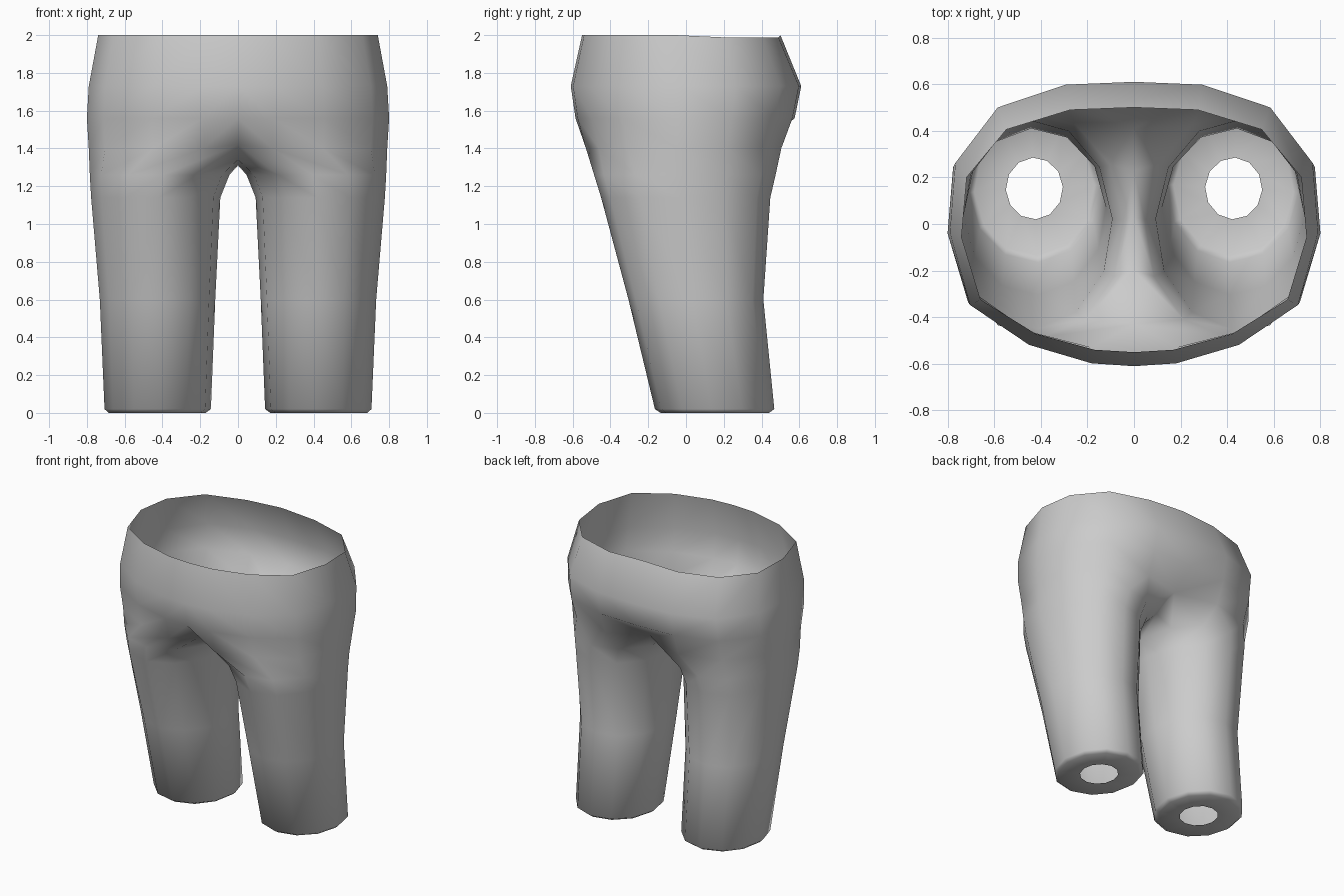
import bpy
import bmesh
from math import cos, sin, radians

cube = bpy.data.objects.get("Cube")
if cube:
    bpy.data.objects.remove(cube)

# Half outline of the hips, from front centre round the side to back centre
OUTLINE = [(0, -1), (.23, -.98), (.57, -.85), (.89, -.57), (1, -.06),
           (.97, .43), (.74, .82), (.37, .98), (0, 1)]


def hip_ring(bm, z, width, front, back):
    mid, half = (front + back) / 2, (back - front) / 2
    return [bm.verts.new((x * width, mid + y * half, z)) for x, y in OUTLINE]


def leg_ring(bm, z, inner, outer, front, back):
    cx, cy = (inner + outer) / 2, (front + back) / 2
    rx, ry = (outer - inner) / 2, (back - front) / 2
    ring = []
    for column in range(12):
        angle = radians(30 * (column - 4) - 3)
        ring.append(bm.verts.new((cx + rx * cos(angle), cy + ry * sin(angle), z)))
    return ring


def bridge(bm, upper, lower, closed):
    count = len(upper)
    for i in range(count if closed else count - 1):
        j = (i + 1) % count
        bm.faces.new((upper[i], lower[i], lower[j], upper[j]))


bm = bmesh.new()

# Hips: open waist down to the tops of the legs
hips = [hip_ring(bm, *spec) for spec in (
    (2, .74, -.55, .5),
    (1.73, .79, -.61, .61),
    (1.56, .8, -.585, .575),
    (1.4, .79, -.54, .515))]
for vert in hips[0][5:8]:
    vert.co.z -= .012
for upper, lower in zip(hips, hips[1:]):
    bridge(bm, upper, lower, False)

# Crotch: the centre seam is drawn in and runs under the body
seat = hips[-1]
seat[0].co = (0, -.43, 1.42)
seat[-1].co = (0, .41, 1.42)
crotch = [bm.verts.new((0, y, z)) for y, z in ((.23, 1.34), (.03, 1.31), (-.2, 1.34))]

# Leg: tapering tube, rolled hem and a floor with a hole
previous = seat + crotch
for spec in ((1.26, .045, .785, -.487, .475),
             (1.14, .093, .778, -.45, .447),
             (.6, .12, .732, -.305, .41),
             (.02, .143, .707, -.165, .468),
             (0, .17, .685, -.135, .44),
             (0, .305, .55, .02, .285)):
    ring = leg_ring(bm, *spec)
    bridge(bm, previous, ring, True)
    previous = ring

bmesh.ops.recalc_face_normals(bm, faces=bm.faces)
mesh = bpy.data.meshes.new("trousers")
bm.to_mesh(mesh)
bm.free()
for face in mesh.polygons:
    face.use_smooth = True

trousers = bpy.data.objects.new("trousers", mesh)
bpy.context.collection.objects.link(trousers)

# Mirror the left half onto the right
mirror = trousers.modifiers.new("mirror", "MIRROR")
mirror.use_axis[0] = True
mirror.merge_threshold = .001

# Plain grey cloth
cloth = bpy.data.materials.new("grey cloth")
cloth.use_nodes = True
colour = (.6, .6, .6, 1)
cloth.diffuse_color = colour
cloth.node_tree.nodes["Principled BSDF"].inputs["Base Color"].default_value = colour
mesh.materials.append(cloth)
